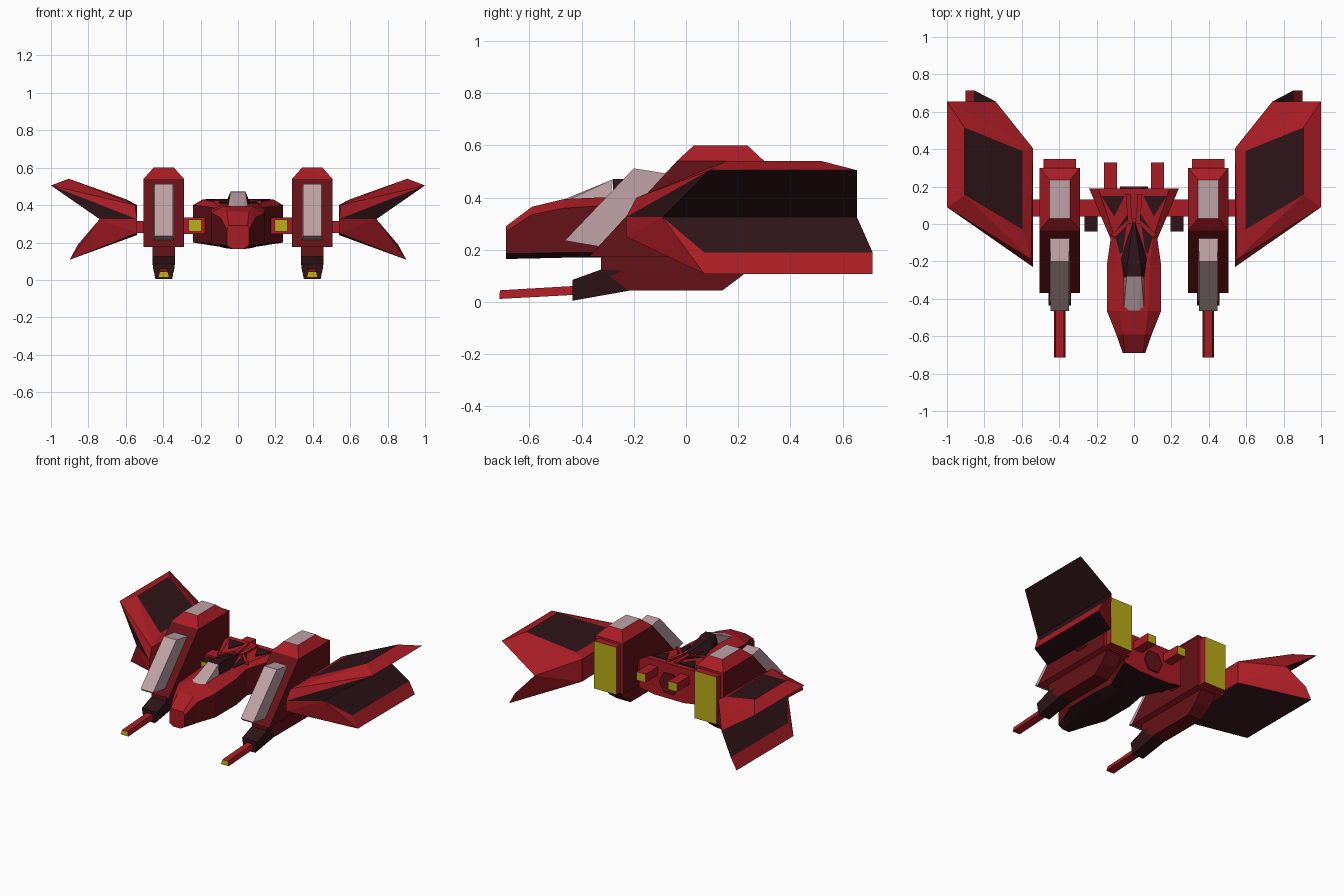
import bpy, bmesh
from mathutils import Vector

if "Cube" in bpy.data.objects:
    bpy.data.objects.remove(bpy.data.objects["Cube"])

def mat(name, col):
    m = bpy.data.materials.new(name)
    m.diffuse_color = (*col, 1)
    m.use_nodes = True
    m.node_tree.nodes["Principled BSDF"].inputs["Base Color"].default_value = m.diffuse_color
    return m

MATS = [mat("red", (.40, .012, .018)), mat("dark", (.028, .007, .009)),
        mat("pale", (.52, .36, .38)), mat("yellow", (.5, .42, .01)),
        mat("maroon", (.13, .006, .009))]
RED, DARK, PALE, YELLOW, MAROON = range(5)

def finish(name, bm, color, side=1):
    """color is an index or a function (normal, centre) -> index, given for the +x side"""
    bmesh.ops.recalc_face_normals(bm, faces=bm.faces[:])
    bm.normal_update()
    for f in bm.faces:
        f.material_index = color(f.normal, f.calc_center_median()) if callable(color) else color
    if side < 0:
        for v in bm.verts:
            v.co.x *= -1
        bmesh.ops.reverse_faces(bm, faces=bm.faces[:])
    me = bpy.data.meshes.new(name)
    bm.to_mesh(me)
    bm.free()
    for m in MATS:
        me.materials.append(m)
    bpy.context.collection.objects.link(bpy.data.objects.new(name, me))

def hull(name, pts, color, side=1):
    bm = bmesh.new()
    for p in pts:
        bm.verts.new(p)
    r = bmesh.ops.convex_hull(bm, input=bm.verts[:])
    junk = {g for g in r["geom_interior"] + r["geom_unused"] if isinstance(g, bmesh.types.BMVert)}
    bmesh.ops.delete(bm, geom=list(junk), context='VERTS')
    bmesh.ops.dissolve_limit(bm, angle_limit=.03, verts=bm.verts[:], edges=bm.edges[:])
    finish(name, bm, color, side)

def sym(x, pts):
    """(half width, y, z) points doubled to both sides of x"""
    return [(x + s * w, y, z) for w, y, z in pts for s in (-1, 1)]

def box(name, x, y, z, color, side=1):
    hull(name, [(a, b, c) for a in x for b in y for c in z], color, side)

def loft(name, sections, color):
    bm = bmesh.new()
    rings = [[bm.verts.new(p) for p in s] for s in sections]
    for a, b in zip(rings, rings[1:]):
        n = len(a)
        for i in range(n):
            bm.faces.new((a[i], a[(i + 1) % n], b[(i + 1) % n], b[i]))
    bm.faces.new(rings[0])
    bm.faces.new(rings[-1])
    finish(name, bm, color)

# Fuselage: y, half width, top half width, bottom z, shoulder z, top z
def section(y, w, wt, zb, zs, zt):
    half = [(w * .48, zb), (w, zb + .02), (w, zs), (wt, zt)]
    return [(x, y, z) for x, z in half] + [(-x, y, z) for x, z in reversed(half)]

loft("fuselage", [section(-.69, .06, .05, .165, .27, .29),
                  section(-.59, .095, .06, .167, .335, .365),
                  section(-.465, .145, .075, .17, .36, .395),
                  section(-.22, .145, .085, .17, .375, .405),
                  section(-.08, .125, .10, .175, .385, .412),
                  section(.19, .24, .19, .18, .40, .43)],
     lambda n, c: DARK if n.z < -.7 else (MAROON if abs(n.x) > .85 else RED))

# Canopy glass and its dark rear fairing
hull("canopy_glass", sym(0, [(.026, -.475, .39), (.055, -.29, .39), (.055, -.475, .38),
                             (.04, -.28, .47)]), PALE)
hull("canopy_fairing", sym(0, [(.06, -.28, .38), (.04, -.28, .472), (.07, -.18, .40),
                               (.036, -.22, .472), (.005, .01, .425)]), DARK)

# Hexagonal plate on the rear face
hull("rear_plate", [(x, y, z) for x, z in [(-.075, .29), (-.04, .36), (.04, .36), (.075, .29),
                                            (.04, .22), (-.04, .22)] for y in (.18, .2)], MAROON)

WX = .397
for s, tag in ((1, "right"), (-1, "left")):
    # Dark recesses in the rear deck, framed by raised red bars
    def deck(name, tri, z, color):
        hull(name + tag, [(x, y, h + .0667 * y) for x, y in tri for h in (z - .02, z)], color, s)
    deck("deck_recess_", [(.05, .15), (.175, .15), (.105, .04)], .423, DARK)
    deck("deck_slit_", [(.03, .06), (.105, -.05), (.075, -.16), (.06, -.15)], .423, DARK)
    deck("deck_bar_", [(.0, .03), (.02, .03), (.125, -.06), (.10, -.07)], .43, RED)
    deck("deck_spine_", [(.008, .0), (.032, .0), (.045, .16), (.02, .16)], .432, RED)

    # Rear thrusters, crossbar and forward lamp
    box("thruster_" + tag, (.09, .16), (.15, .33), (.325, .385),
        lambda n, c: YELLOW if n.y > .9 else RED, s)
    box("crossbar_" + tag, (.15, .30), (.04, .13), (.245, .335), RED, s)
    box("wing_strut_" + tag, (.49, .56), (.04, .13), (.25, .315), RED, s)
    box("lamp_" + tag, (.195, .265), (-.04, .05), (.258, .322),
        lambda n, c: YELLOW if n.y < -.9 else DARK, s)

    # Engine pod with sloped front, bevelled cap and glowing exhaust
    hull("pod_" + tag, sym(WX, [(.108, -.37, .175), (.108, .30, .175), (.108, .30, .54),
                                (.108, -.035, .54), (.055, .03, .6), (.055, .235, .6)]),
         lambda n, c: PALE if n.z > .98 else (MAROON if abs(n.x) > .95 or n.y < -.6 and c.z < .5 else RED), s)
    box("pod_exhaust_" + tag, (WX - .088, WX + .088), (.29, .347), (.185, .525),
        lambda n, c: YELLOW if n.y > .9 else RED, s)

    # Pale armour slab on the pod front
    hull("pod_armour_" + tag, sym(WX, [(.05, -.465, .235), (.05, -.2, .512), (.052, -.06, .49),
                                       (.052, -.335, .213)]), PALE, s)

    # Keel, gun housing and barrel below the pod
    hull("keel_" + tag, sym(WX, [(.06, -.325, .18), (.06, -.325, .125), (.055, -.22, .045),
                                 (.055, .14, .045), (.06, .22, .105), (.06, .28, .18)]), MAROON, s)
    hull("gun_housing_" + tag, sym(WX, [(.045, -.435, .005), (.06, -.435, .085), (.06, -.31, .13),
                                        (.05, -.21, .045), (.06, -.25, .12)]), DARK, s)
    hull("gun_barrel_" + tag, sym(WX, [(.022, -.713, .045), (.03, -.715, .012),
                                       (.022, -.42, .062), (.03, -.42, .028)]),
         lambda n, c: YELLOW if n.y < -.9 else RED, s)

    # Forked wing: both blades share the root and the notch line
    root = [(.54, -.23, .325), (.54, .405, .325), (.74, -.09, .325), (.74, .655, .325)]

    def upper_color(n, c):
        if n.z > .85 and c.x < .85 and c.x > .65 and .1 < c.y < .4:
            return DARK
        return DARK if n.z < .2 and (n.x > .3 or n.y < -.3) else RED
    hull("upper_wing_" + tag, root + [
        (.55, -.19, .40), (.54, .405, .40), (1, .09, .505), (1, .655, .505),
        (.905, .155, .541), (.905, .515, .541), (.595, -.03, .43), (.595, .39, .43)], upper_color, s)
    hull("lower_wing_" + tag, root + [
        (.54, -.23, .25), (.54, .405, .24), (.9, .07, .108), (.9, .715, .108),
        (.855, .07, .19), (.855, .715, .19)],
        lambda n, c: DARK if n.z < -.5 or (n.x > .3 and n.z > .57) else RED, s)
